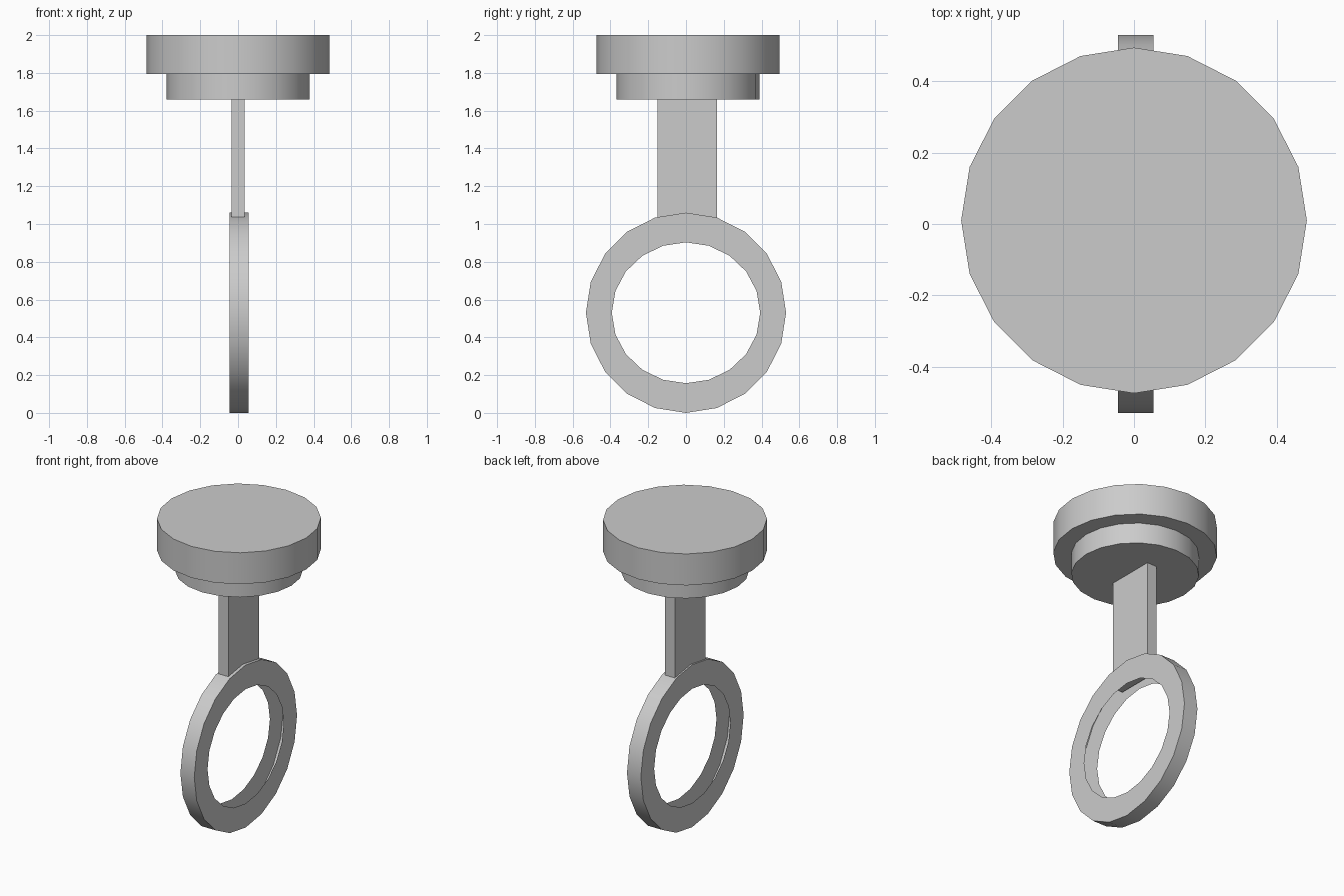
import bpy, bmesh
from math import sin, cos, pi, radians

if "Cube" in bpy.data.objects:
    bpy.data.objects.remove(bpy.data.objects["Cube"])

SIDES = 20


def finish(name, bm, smooth=True):
    me = bpy.data.meshes.new(name)
    bm.to_mesh(me)
    bm.free()
    ob = bpy.data.objects.new(name, me)
    bpy.context.collection.objects.link(ob)
    if smooth:
        bpy.ops.object.select_all(action='DESELECT')
        ob.select_set(True)
        bpy.context.view_layer.objects.active = ob
        bpy.ops.object.shade_smooth_by_angle(angle=radians(30))
    return ob


def disc(name, radius, z0, z1, y=0.01):
    bm = bmesh.new()
    ring = [bm.verts.new((radius * cos(2 * pi * i / SIDES),
                          y + radius * sin(2 * pi * i / SIDES), z0))
            for i in range(SIDES)]
    base = bm.faces.new(ring)
    ext = bmesh.ops.extrude_face_region(bm, geom=[base], use_keep_orig=True)
    top = [g for g in ext['geom'] if isinstance(g, bmesh.types.BMVert)]
    bmesh.ops.translate(bm, verts=top, vec=(0, 0, z1 - z0))
    bmesh.ops.recalc_face_normals(bm, faces=bm.faces)
    return finish(name, bm)


def box(name, lo, hi):
    bm = bmesh.new()
    bmesh.ops.create_cube(bm, size=1)
    for v in bm.verts:
        v.co = [(a + b) / 2 + c * (b - a) for a, b, c in zip(lo, hi, v.co)]
    return finish(name, bm, smooth=False)


def hollow_ring(name, x0, x1, z, outer, inner):
    # two side plates joined by the rim; the channel is open towards the hole
    bm = bmesh.new()
    profile = [(x0, *inner), (x0, *outer), (x1, *outer), (x1, *inner)]
    loops = [[bm.verts.new((x, ry * sin(2 * pi * i / SIDES),
                            z + rz * cos(2 * pi * i / SIDES)))
              for i in range(SIDES)] for x, ry, rz in profile]
    for a, b in zip(loops, loops[1:]):
        for i in range(SIDES):
            j = (i + 1) % SIDES
            # wound so that the rim faces outwards
            bm.faces.new((a[i], b[i], b[j], a[j]))
    bm.normal_update()
    rim = max(bm.faces, key=lambda f: f.calc_center_median().z)
    if rim.normal.z < 0:
        bmesh.ops.reverse_faces(bm, faces=bm.faces)
    return finish(name, bm)


# stepped head
disc("head_cap", 0.485, 1.795, 2.0)
disc("head_collar", 0.378, 1.66, 1.795)

# flat stem, its lower end tucked into the ring channel
box("stem", (-0.035, -0.15, 0.94), (0.035, 0.165, 1.66))

# ring handle with a slightly oval hole
hollow_ring("ring_handle", -0.045, 0.055, 0.53, (0.53, 0.53), (0.393, 0.373))
